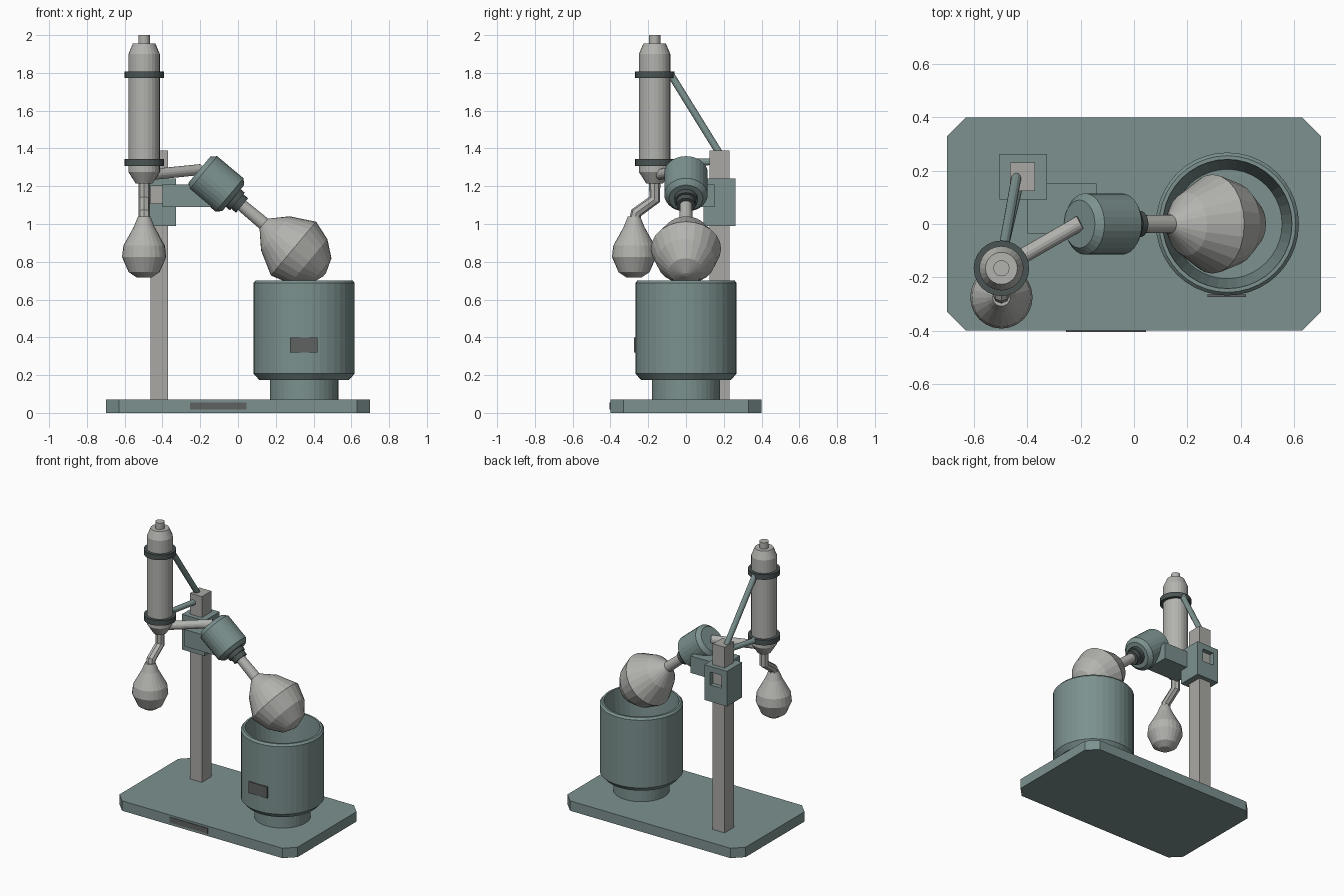
import bpy
import bmesh
import math
from mathutils import Vector

old = bpy.data.objects.get("Cube")
if old:
    bpy.data.objects.remove(old, do_unlink=True)


def material(name, rgb):
    m = bpy.data.materials.new(name)
    m.use_nodes = True
    col = (*rgb, 1)
    m.diffuse_color = col
    m.node_tree.nodes["Principled BSDF"].inputs["Base Color"].default_value = col
    return m


TEAL = material("grey_teal_paint", (0.20, 0.285, 0.275))
GLASS = material("pale_grey_glass", (0.45, 0.455, 0.43))
STEEL = material("warm_grey_steel", (0.40, 0.395, 0.375))
RUBBER = material("dark_rubber", (0.07, 0.09, 0.088))
PANEL = material("dark_grey_panel", (0.115, 0.12, 0.12))


def finish(name, bm, mat):
    bmesh.ops.recalc_face_normals(bm, faces=bm.faces)
    me = bpy.data.meshes.new(name)
    bm.to_mesh(me)
    bm.free()
    me.materials.append(mat)
    ob = bpy.data.objects.new(name, me)
    bpy.context.collection.objects.link(ob)
    return ob


def box(name, lo, hi, mat):
    bm = bmesh.new()
    bmesh.ops.create_cube(bm, size=1)
    lo, hi = Vector(lo), Vector(hi)
    for v in bm.verts:
        v.co = (lo + hi) / 2 + v.co * (hi - lo)
    return finish(name, bm, mat)


def lathe(name, profile, mat, origin, axis=(0, 0, 1), sides=24):
    """Revolve (distance, radius) points around an axis; ends are capped."""
    bm = bmesh.new()
    turn = Vector((0, 0, 1)).rotation_difference(Vector(axis)).to_matrix()
    origin = Vector(origin)
    rings = []
    for d, r in profile:
        ring = []
        for i in range(sides):
            a = math.tau * i / sides
            p = Vector((r * math.cos(a), r * math.sin(a), d))
            ring.append(bm.verts.new(origin + turn @ p))
        rings.append(ring)
    for a, b in zip(rings, rings[1:]):
        for i in range(sides):
            j = (i + 1) % sides
            bm.faces.new((a[i], a[j], b[j], b[i]))
    bm.faces.new(rings[0])
    bm.faces.new(rings[-1])
    return finish(name, bm, mat)


def rod(name, a, b, radius, mat, sides=12):
    a, b = Vector(a), Vector(b)
    return lathe(name, [(0, radius), ((b - a).length, radius)], mat,
                 a, (b - a).normalized(), sides)


def tube(name, points, radius, mat):
    cu = bpy.data.curves.new(name, "CURVE")
    cu.dimensions = "3D"
    cu.bevel_depth = radius
    cu.bevel_resolution = 2
    cu.use_fill_caps = True
    sp = cu.splines.new("POLY")
    sp.points.add(len(points) - 1)
    for p, co in zip(sp.points, points):
        p.co = (*co, 1)
    sp.use_smooth = False
    cu.materials.append(mat)
    ob = bpy.data.objects.new(name, cu)
    bpy.context.collection.objects.link(ob)


# Base plate with cut corners
base = box("base_plate", (-0.7, -0.4, 0), (0.7, 0.4, 0.07), TEAL)
bm = bmesh.new()
bm.from_mesh(base.data)
corners = [e for e in bm.edges if abs(e.verts[0].co.z - e.verts[1].co.z) > 0.01]
bmesh.ops.bevel(bm, geom=corners, offset=0.07, segments=1, affect="EDGES")
bm.to_mesh(base.data)
bm.free()
box("base_label_plate", (-0.255, -0.404, 0.018), (0.045, -0.398, 0.056), PANEL)

# Heating bath: foot, hollow pot and control panel
BATH = (0.35, 0, 0)
lathe("bath_foot", [(0.06, 0.181), (0.19, 0.181)], TEAL, BATH, sides=40)
lathe("bath_pot", [(0.175, 0.238), (0.208, 0.268), (0.688, 0.268), (0.702, 0.256),
                   (0.702, 0.242), (0.27, 0.205)], TEAL, BATH, sides=40)
box("bath_panel", (0.275, -0.274, 0.32), (0.42, -0.2645, 0.4), PANEL)

# Post, and the carriage with a slot through it
box("post", (-0.464, 0.124, 0.06), (-0.371, 0.23, 1.388), STEEL)
carriage = box("carriage", (-0.505, 0.092, 0.99), (-0.327, 0.262, 1.24), TEAL)
slot = box("slot_cutter", (-0.462, 0, 1.108), (-0.373, 0.4, 1.2), TEAL)
slot.hide_render = True
slot.hide_viewport = True
cut = carriage.modifiers.new("slot", "BOOLEAN")
cut.operation = "DIFFERENCE"
cut.solver = "EXACT"
cut.object = slot
box("motor_arm", (-0.4, -0.035, 1.09), (-0.14, 0.152, 1.21), TEAL)

# Tilted drive motor, collar and rotating flask on one axis
tilt = math.radians(40)
AXIS = (math.cos(tilt), 0, -math.sin(tilt))
DRIVE = (-0.12, 0, 1.217)
lathe("drive_motor", [(-0.11, 0.09), (-0.084, 0.115), (0.098, 0.115), (0.124, 0.09)],
      TEAL, DRIVE, AXIS, 28)
lathe("drive_collar", [(0.115, 0.061), (0.152, 0.061), (0.152, 0.05), (0.185, 0.05)],
      RUBBER, DRIVE, AXIS)
lathe("rotating_flask", [(0.16, 0.032), (0.335, 0.035), (0.415, 0.118), (0.54, 0.186),
                         (0.645, 0.154), (0.727, 0.09), (0.755, 0.012)],
      GLASS, DRIVE, AXIS)

# Condenser column and its clamp bands
COLUMN = (-0.497, -0.166, 0)
cx, cy, _ = COLUMN
lathe("condenser", [(1.215, 0.045), (1.275, 0.083), (1.9, 0.083), (1.955, 0.06),
                    (1.955, 0.03), (2.0, 0.03)], GLASS, COLUMN)
for label, z in (("lower", 1.325), ("upper", 1.79)):
    lathe(label + "_clamp_band", [(z - 0.018, 0.104), (z + 0.018, 0.104)], RUBBER, COLUMN)

# Brackets from the post to the bands
rod("lower_bracket", (-0.435, 0.14, 1.33), (-0.487, -0.08, 1.325), 0.019, TEAL)
rod("upper_bracket", (-0.44, 0.18, 1.37), (-0.487, -0.08, 1.79), 0.019, TEAL)

# Vapour tube from motor to column
rod("vapour_tube", (cx, cy, 1.258), (-0.2, 0.005, 1.288), 0.029, GLASS, 16)

# Bent drain tube and receiving flask
fy = -0.275
tube("drain_tube", [(cx, cy, 1.24), (cx, cy, 1.13), (cx, fy + 0.012, 1.06),
                    (cx, fy, 1.0)], 0.031, GLASS)
lathe("receiving_flask", [(0.717, 0.04), (0.745, 0.082), (0.825, 0.117), (0.885, 0.11),
                          (0.985, 0.055), (1.04, 0.033)], GLASS, (cx, fy, 0))
